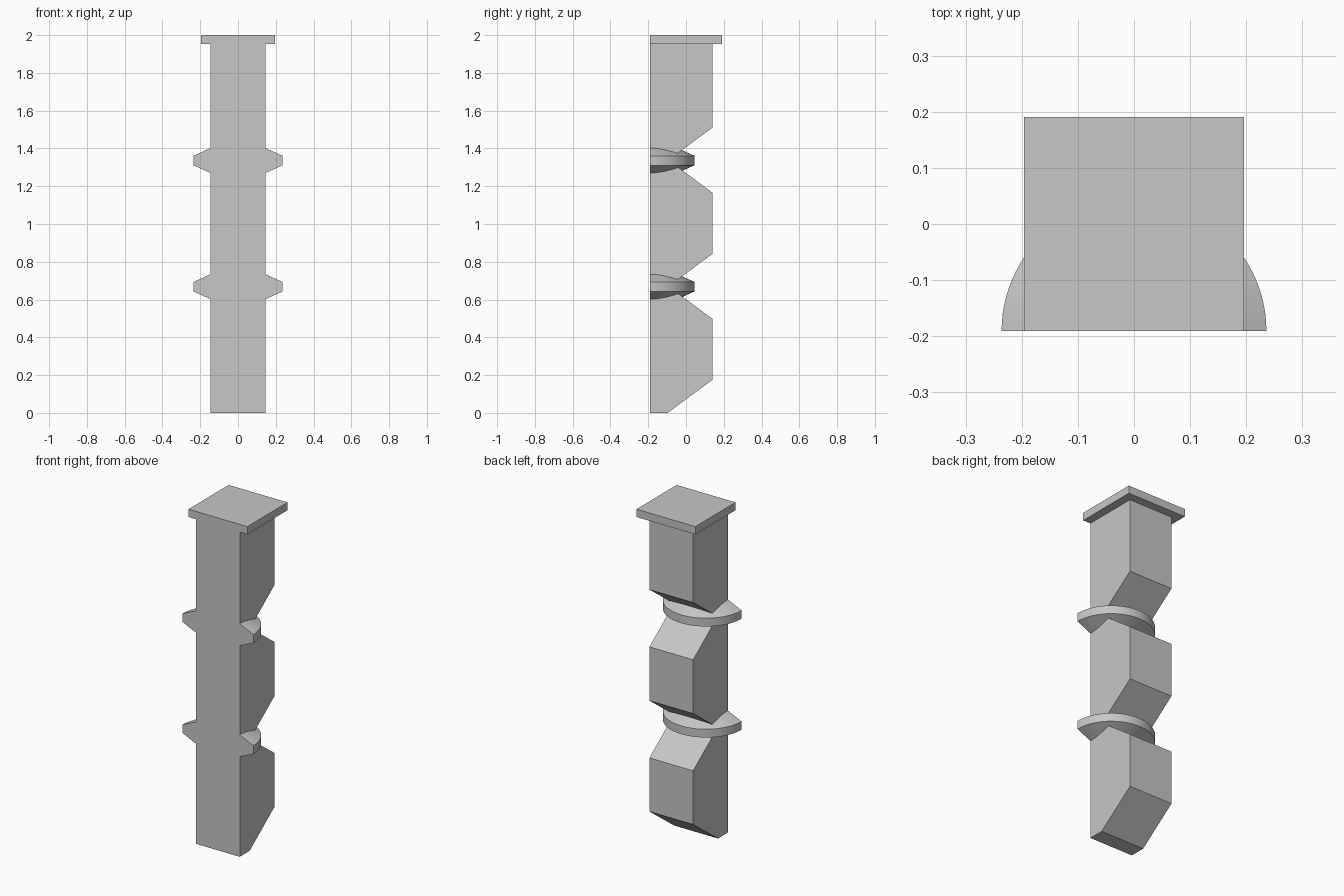
import bpy, bmesh, math
from mathutils import Vector

if "Cube" in bpy.data.objects:
    bpy.data.objects.remove(bpy.data.objects["Cube"])

GREY = (0.57, 0.57, 0.57, 1.0)
mat = bpy.data.materials.new("plain grey")
mat.use_nodes = True
mat.diffuse_color = GREY
mat.node_tree.nodes["Principled BSDF"].inputs["Base Color"].default_value = GREY

FRONT, BACK = -0.191, 0.14       # depth of the shaft
HALF_W = 0.1455                  # half width of the shaft
CAP = 0.196                      # half width of the top slab
CAP_Z = 1.953
COLLARS = (0.668, 1.336)         # heights of the collars


def finish(bm, name):
    bmesh.ops.recalc_face_normals(bm, faces=bm.faces)
    mesh = bpy.data.meshes.new(name)
    bm.to_mesh(mesh)
    bm.free()
    mesh.materials.append(mat)
    obj = bpy.data.objects.new(name, mesh)
    bpy.context.collection.objects.link(obj)
    return obj


def extruded_profile(name, profile, half_width):
    """Extrude a (y, z) outline along x."""
    bm = bmesh.new()
    face = bm.faces.new([bm.verts.new((-half_width, y, z)) for y, z in profile])
    ext = bmesh.ops.extrude_face_region(bm, geom=[face])
    verts = [v for v in ext["geom"] if isinstance(v, bmesh.types.BMVert)]
    bmesh.ops.translate(bm, verts=verts, vec=(2 * half_width, 0, 0))
    return finish(bm, name)


# Shaft: flat front, back notched at each collar
outline = [(FRONT, 0), (-0.097, 0), (BACK, 0.175)]
for z in COLLARS:
    outline += [(BACK, z - 0.17), (-0.093, z + 0.002), (BACK, z + 0.174)]
outline += [(BACK, CAP_Z), (FRONT, CAP_Z)]
extruded_profile("shaft", outline, HALF_W)

# Top slab
extruded_profile("top_slab", [(FRONT, CAP_Z), (-FRONT, CAP_Z), (-FRONT, 2), (FRONT, 2)], CAP)


# Half-round bevelled collars: spin a tapered section behind the front plane
def collar(name, z):
    bm = bmesh.new()
    section = [(HALF_W, -0.066), (0.236, -0.025), (0.236, 0.025), (HALF_W, 0.066)]
    face = bm.faces.new([bm.verts.new((r, FRONT, z + h)) for r, h in section])
    start = bmesh.ops.duplicate(bm, geom=[face])["geom"]
    bmesh.ops.spin(bm, geom=start, cent=Vector((0, FRONT, z)), axis=(0, 0, 1),
                   angle=math.pi, steps=48)
    bmesh.ops.remove_doubles(bm, verts=bm.verts, dist=1e-5)
    obj = finish(bm, name)
    bpy.ops.object.select_all(action="DESELECT")
    obj.select_set(True)
    bpy.context.view_layer.objects.active = obj
    bpy.ops.object.shade_smooth_by_angle(angle=math.radians(20))


for label, height in zip(("lower_collar", "upper_collar"), COLLARS):
    collar(label, height)
